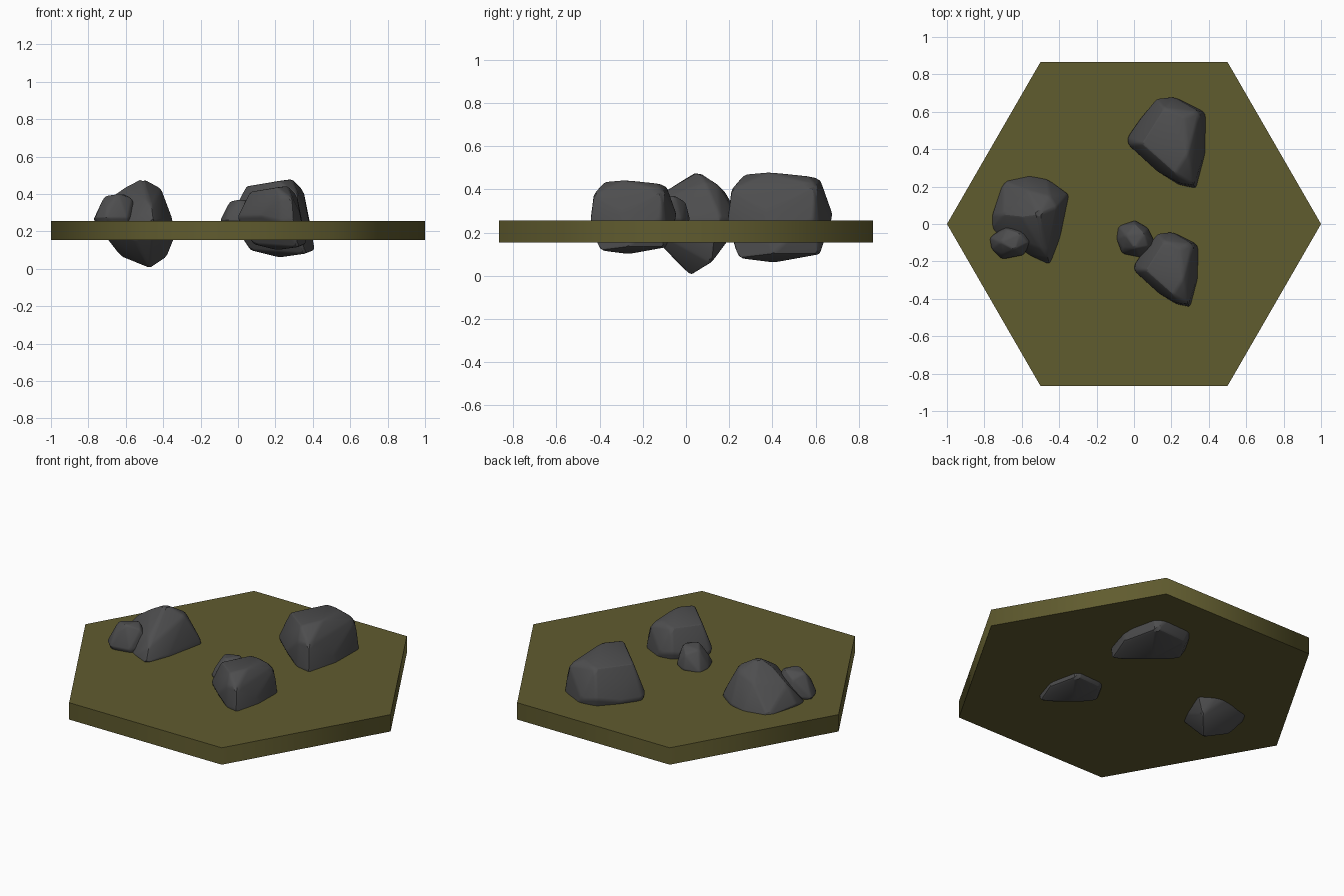
import bpy
import bmesh
import math
from mathutils import Matrix, Vector

default_cube = bpy.data.objects.get("Cube")
if default_cube:
    bpy.data.objects.remove(default_cube, do_unlink=True)


def make_material(name, color):
    material = bpy.data.materials.new(name)
    material.use_nodes = True
    material.diffuse_color = color
    material.node_tree.nodes["Principled BSDF"].inputs["Base Color"].default_value = color
    return material


moss_green = make_material("moss green", (0.118, 0.106, 0.028, 1))
stone_grey = make_material("stone grey", (0.075, 0.075, 0.077, 1))


def finish(name, bm, material, smooth_angle):
    """Turn a bmesh into a named, coloured object with sharp edges kept."""
    mesh = bpy.data.meshes.new(name)
    bmesh.ops.recalc_face_normals(bm, faces=bm.faces)
    bm.to_mesh(mesh)
    bm.free()
    mesh.materials.append(material)
    obj = bpy.data.objects.new(name, mesh)
    bpy.context.collection.objects.link(obj)
    bpy.ops.object.select_all(action="DESELECT")
    obj.select_set(True)
    bpy.context.view_layer.objects.active = obj
    bpy.ops.object.shade_smooth_by_angle(angle=math.radians(smooth_angle))
    return obj


def make_rock(name, points, matrix=Matrix(), chip=0.012):
    """Chiselled stone: hull around its corner points with worn edges."""
    bm = bmesh.new()
    for point in points:
        bm.verts.new(matrix @ Vector(point))
    hull = bmesh.ops.convex_hull(bm, input=bm.verts)
    loose = {g for g in hull["geom_interior"] if isinstance(g, bmesh.types.BMVert)}
    bmesh.ops.delete(bm, geom=list(loose), context="VERTS")
    bmesh.ops.dissolve_limit(bm, angle_limit=math.radians(7),
                             verts=bm.verts, edges=bm.edges)
    bmesh.ops.bevel(bm, geom=list(bm.edges), offset=chip, segments=2,
                    profile=0.5, affect="EDGES", clamp_overlap=True)
    return finish(name, bm, stone_grey, 24)


# Hexagonal ground tile
tile = bmesh.new()
bmesh.ops.create_cone(tile, cap_ends=True, segments=6, radius1=1, radius2=1, depth=0.1,
                      matrix=Matrix.Translation((0, 0, 0.205))
                      @ Matrix.Rotation(math.radians(30), 4, "Z"))
# Turn the tile so that two corners lie on the x axis
corner = max(tile.verts, key=lambda v: v.co.x).co
if corner.x < 0.95:
    bmesh.ops.rotate(tile, verts=tile.verts, cent=(0, 0, 0),
                     matrix=Matrix.Rotation(math.radians(30), 3, "Z"))
finish("ground_tile", tile, moss_green, 65)

# Broad boulder: crown, waist and underside corners
broad_rock = [
    (.04, .43, .44), (.16, .62, .45), (.29, .38, .48), (.22, .27, .47),
    (.27, .57, .46), (.35, .6, .42), (.32, .21, .4), (.24, .22, .4),
    (-.04, .46, .27), (-.03, .42, .28), (.03, .56, .27), (.12, .67, .3),
    (.21, .68, .28), (.38, .59, .27), (.37, .37, .3), (.33, .19, .26),
    (.11, .29, .28), (.24, .21, .25),
    (.06, .45, .1), (.15, .61, .1), (.36, .62, .1), (.41, .4, .1),
    (.36, .24, .08), (.22, .4, .06),
]
make_rock("back_boulder", broad_rock)
make_rock("front_boulder", broad_rock,
          Matrix.Translation((0.028, -0.6, 0.05)) @ Matrix.Scale(0.82, 4))

# Peaked boulder: ridge, waist and pointed underside
peaked_rock = [
    (-.51, .05, .485), (-.6, .04, .44), (-.41, .09, .43), (-.45, .15, .42),
    (-.57, .18, .39), (-.7, .05, .37), (-.5, -.13, .37), (-.46, -.18, .33),
    (-.76, .05, .27), (-.7, .23, .25), (-.56, .26, .25), (-.46, .24, .26),
    (-.35, .16, .27), (-.38, .04, .29), (-.4, -.09, .26), (-.45, -.22, .25),
    (-.56, -.17, .25), (-.76, -.04, .24), (-.34, .13, .16),
    (-.47, .02, 0), (-.62, .05, .06), (-.38, .12, .06), (-.69, .08, .15),
    (-.55, -.12, .15),
]
make_rock("left_boulder", peaked_rock)

# Small stones leaning on the boulders
small_rock = [
    (-.05, .02, .12), (0, -.05, .13), (.05, .03, .13), (0, .08, .1),
    (.07, -.04, .11), (-.1, 0, .02), (-.09, .07, .01), (0, .1, .02),
    (.07, .06, .02), (.11, -.02, .03), (.03, -.1, .02), (-.07, -.08, .02),
    (-.06, -.05, .07), (-.04, 0, -.06), (.05, -.04, -.06), (.02, .05, -.06),
]
make_rock("front_small_stone", small_rock,
          Matrix.Translation((0.005, -0.08, 0.24)), 0.008)
make_rock("left_small_stone", small_rock,
          Matrix.Translation((-0.655, -0.095, 0.25))
          @ Matrix.Rotation(math.radians(20), 4, "Z")
          @ Matrix.Diagonal((1.15, 0.9, 1.15, 1)), 0.008)
